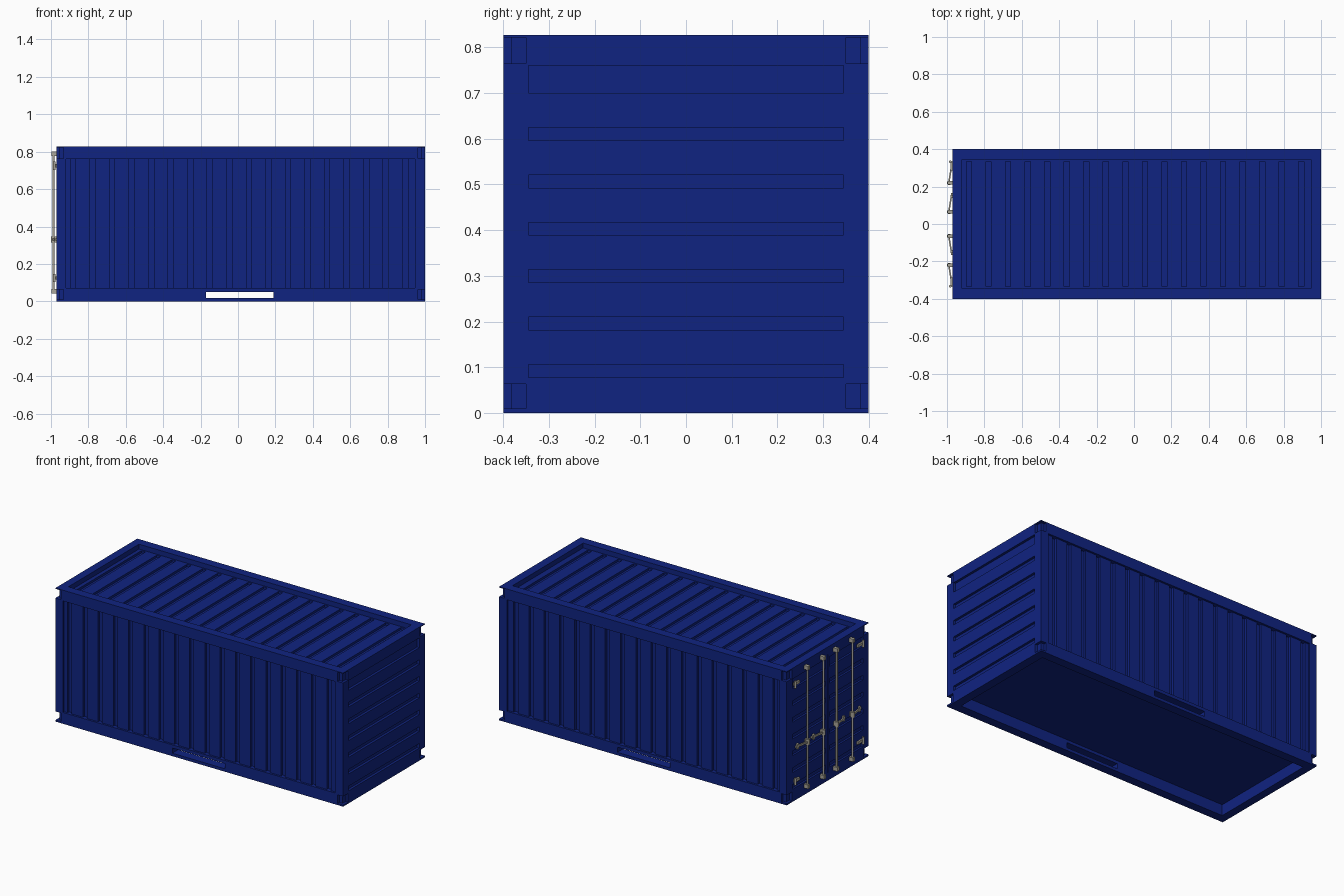
import bpy, bmesh, math
from mathutils import Vector, Matrix

if "Cube" in bpy.data.objects:
    bpy.data.objects.remove(bpy.data.objects["Cube"])

def material(name, col):
    m = bpy.data.materials.new(name)
    m.diffuse_color = (*col, 1)
    m.use_nodes = True
    m.node_tree.nodes["Principled BSDF"].inputs["Base Color"].default_value = m.diffuse_color
    return m

BLUE = material("blue_paint", (0.005, 0.017, 0.22))
STEEL = material("bare_steel", (0.40, 0.38, 0.32))

def boxes(name, spans, mat=BLUE):
    """One object from boxes given as (x0, x1, y0, y1, z0, z1)."""
    bm = bmesh.new()
    for x0, x1, y0, y1, z0, z1 in spans:
        c = Vector(((x0 + x1) / 2, (y0 + y1) / 2, (z0 + z1) / 2))
        s = Matrix.Diagonal((x1 - x0, y1 - y0, z1 - z0, 1))
        bmesh.ops.create_cube(bm, size=1, matrix=Matrix.Translation(c) @ s)
    return finish(name, bm, mat)

def finish(name, bm, mat):
    me = bpy.data.meshes.new(name)
    bm.to_mesh(me)
    bm.free()
    me.materials.append(mat)
    ob = bpy.data.objects.new(name, me)
    bpy.context.collection.objects.link(ob)
    return ob

def cut(ob, spans):
    cutter = boxes("cutter", spans)
    cutter.hide_render = True
    mod = ob.modifiers.new("cut", 'BOOLEAN')
    mod.operation = 'DIFFERENCE'
    mod.solver = 'EXACT'
    mod.object = cutter
    bpy.context.view_layer.objects.active = ob
    bpy.ops.object.modifier_apply(modifier=mod.name)
    bpy.data.objects.remove(cutter)

X0, X1, Y, H = -0.97, 1.0, 0.40, 0.827       # body limits
IX0, IX1, IY = -0.92, 0.946, 0.345           # inner edge of the frame
Z0, Z1 = 0.07, 0.76                          # side panel height

# body block
body = boxes("container_body", [(X0, X1, -Y, Y, 0, H)])

# sunk side panels, roof and underside within the frame
cut(body, [(IX0, IX1, Y - 0.012, 0.5, Z0, Z1), (IX0, IX1, -0.5, -Y + 0.012, Z0, Z1),
           (IX0, IX1, -IY, IY, H - 0.03, 1), (IX0, IX1, -IY, IY, -0.1, 0.068)])

# corrugation grooves on sides and roof
grooves = []
for i in range(18):
    x = -0.882 + 0.1045 * i
    a, b = x - 0.014, x + 0.014
    grooves += [(a, b, Y - 0.027, 0.5, Z0, Z1), (a, b, -0.5, -Y + 0.027, Z0, Z1),
                (a, b, -IY + 0.01, IY - 0.01, H - 0.044, 1)]
cut(body, grooves)

# horizontal grooves on the end wall and doors, with the door seam
levels = [(0.078 + 0.1037 * i, 0.106 + 0.1037 * i) for i in range(6)] + [(0.70, 0.76)]
ends = [(0.985, 1.1, -IY, IY, a, b) for a, b in levels]
for a, b in levels:
    ends += [(-1.1, X0 + 0.012, 0.02, IY, a, b), (-1.1, X0 + 0.012, -IY, -0.02, a, b)]
ends.append((-1.1, X0 + 0.008, -0.003, 0.003, 0.05, 0.78))
cut(body, ends)

# lift pocket through both bottom rails
cut(body, [(-0.17, 0.19, -0.6, 0.6, 0.018, 0.05)])

# recessed corner fittings: first the end faces, then the long sides
zs = [(0.01, 0.063), (0.765, 0.822)]
cut(body, [(xa, xb, min(s * 0.35, s * 0.5), max(s * 0.35, s * 0.5), a, b)
           for xa, xb in ((-1.1, X0 + 0.015), (X1 - 0.015, 1.1)) for s in (-1, 1) for a, b in zs])
cut(body, [(xa, xb, min(s * 0.383, s * 0.5), max(s * 0.383, s * 0.5), a, b)
           for xa, xb in ((-1.1, X0 + 0.037), (X1 - 0.037, 1.1)) for s in (-1, 1) for a, b in zs])

def cylinder(name, x, y, z0, z1, r):
    bm = bmesh.new()
    bmesh.ops.create_cone(bm, cap_ends=True, segments=12, radius1=r, radius2=r, depth=z1 - z0,
                          matrix=Matrix.Translation((x, y, (z0 + z1) / 2)))
    for f in bm.faces:
        f.smooth = len(f.verts) == 4
    return finish(name, bm, STEEL)

def block(name, x0, x1, y0, y1, z0, z1):
    return boxes(name, [(x0, x1, min(y0, y1), max(y0, y1), z0, z1)], STEEL)

def lever(name, s, y):
    """Flat handle sloping from the rod back to the door."""
    bm = bmesh.new()
    pts = [(-0.994, y), (-0.986, y), (-0.970, y + 0.1), (-0.978, y + 0.1)]
    face = bm.faces.new([bm.verts.new((px, s * py, 0.325)) for px, py in pts])
    ext = bmesh.ops.extrude_face_region(bm, geom=[face])
    bmesh.ops.translate(bm, vec=(0, 0, 0.012),
                        verts=[v for v in ext["geom"] if isinstance(v, bmesh.types.BMVert)])
    bmesh.ops.recalc_face_normals(bm, faces=bm.faces)
    finish(name, bm, STEEL)

for s, side in ((-1, "near"), (1, "far")):
    for n, y in enumerate((0.065, 0.22)):
        tag = f"{side}_{n}"
        # locking rod with its end keepers, guides and handle
        cylinder("lock_rod_" + tag, -0.987, s * y, 0.045, 0.80, 0.006)
        for k, z in enumerate((0.055, 0.79)):
            block(f"rod_keeper_{tag}_{k}", -0.998, -0.969, s * y - 0.010, s * y + 0.010, z - 0.012, z + 0.012)
        cylinder("handle_hub_" + tag, -0.988, s * y, 0.315, 0.348, 0.012)
        block("handle_mount_" + tag, -0.988, -0.969, s * y - 0.008, s * y + 0.008, 0.318, 0.345)
        lever("handle_lever_" + tag, s, y)
        block("handle_catch_" + tag, -0.982, -0.969, s * (y + 0.075), s * (y + 0.09), 0.315, 0.346)
    # door hinges
    for k, z in enumerate((0.125, 0.725)):
        cylinder(f"hinge_pin_{side}_{k}", -0.982, s * 0.332, z - 0.022, z + 0.022, 0.007)
        block(f"hinge_leaf_{side}_{k}", -0.980, -0.969, s * 0.285, s * 0.335, z - 0.009, z + 0.009)
